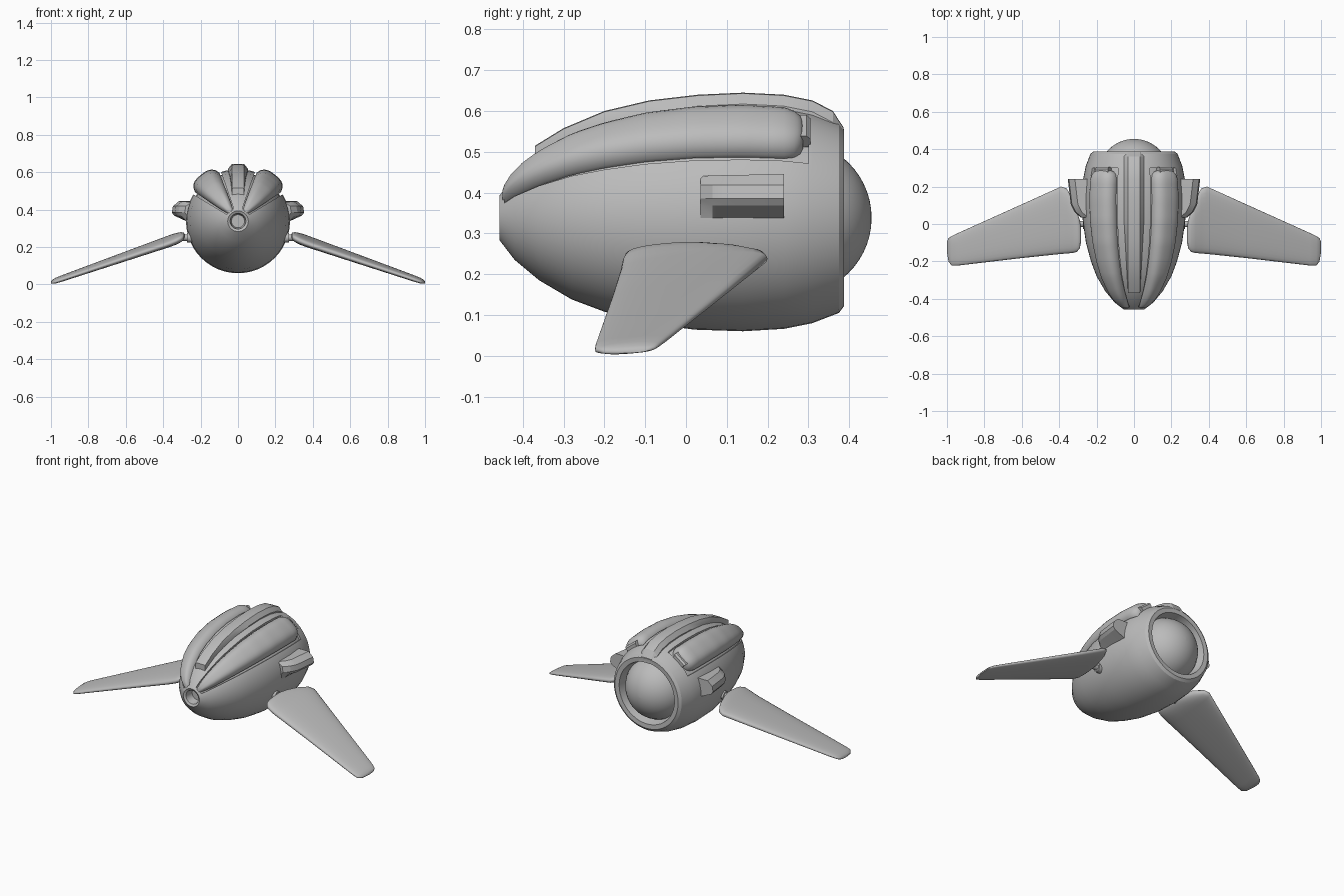
import bpy, bmesh, math
from mathutils import Vector

if "Cube" in bpy.data.objects:
    bpy.data.objects.remove(bpy.data.objects["Cube"])

ZC = 0.338  # height of the fuselage axis
grey = bpy.data.materials.new("hull_grey")
grey.diffuse_color = (0.5, 0.5, 0.5, 1)
grey.use_nodes = True
grey.node_tree.nodes["Principled BSDF"].inputs["Base Color"].default_value = grey.diffuse_color

# fuselage outline: (y, radius)
HULL = [(-0.457, 0.055), (-0.42, 0.103), (-0.36, 0.153), (-0.28, 0.2), (-0.2, 0.23),
        (-0.1, 0.257), (0.02, 0.274), (0.14, 0.278), (0.24, 0.272), (0.31, 0.258),
        (0.375, 0.233), (0.387, 0.217)]


def interp(table, v):
    for (a, p), (b, q) in zip(table, table[1:]):
        if v <= b:
            return p + (q - p) * (v - a) / (b - a)
    return table[-1][1]


def hull_r(y):
    return interp(HULL, y)


def finish(ob, angle=35):
    ob.data.materials.clear()
    ob.data.materials.append(grey)
    bpy.ops.object.select_all(action='DESELECT')
    ob.select_set(True)
    bpy.context.view_layer.objects.active = ob
    bpy.ops.object.shade_smooth_by_angle(angle=math.radians(angle))


def loft(name, rings, angle=35):
    """Skin a row of equal-sized rings and cap both ends."""
    bm = bmesh.new()
    vs = [[bm.verts.new(p) for p in ring] for ring in rings]
    n = len(vs[0])
    for a, b in zip(vs, vs[1:]):
        for i in range(n):
            j = (i + 1) % n
            bm.faces.new((a[i], a[j], b[j], b[i]))
    bm.faces.new(vs[0])
    bm.faces.new(vs[-1][::-1])
    bmesh.ops.recalc_face_normals(bm, faces=bm.faces)
    me = bpy.data.meshes.new(name)
    bm.to_mesh(me)
    bm.free()
    ob = bpy.data.objects.new(name, me)
    bpy.context.collection.objects.link(ob)
    finish(ob, angle)
    return ob


def lathe(name, profile, n=48, angle=35):
    return loft(name, [[(r * math.sin(2 * math.pi * i / n), y, ZC + r * math.cos(2 * math.pi * i / n))
                        for i in range(n)] for y, r in profile], angle)


def arc_shell(name, s, ys, a0, a1, depth, height, ends=None, n=12):
    """Curved slab hugging the hull between two angles from vertical."""
    rings = []
    for y in ys:
        k = interp(ends, y) if ends else 1
        mid, half = (a0 + a1) / 2, (a1 - a0) / 2 * k
        r, inner, outer = hull_r(y), [], []
        for i in range(n + 1):
            t = -1 + 2 * i / n
            a = math.radians(mid + half * t)
            top = height * k * (1 - t ** 4) if ends else height
            for lst, rad in ((inner, r - depth), (outer, r + top)):
                lst.append((s * rad * math.sin(a), y, ZC + rad * math.cos(a)))
        rings.append(inner + outer[::-1])
    return loft(name, rings, 50)


def span(a, b, n):
    return [a + (b - a) * i / n for i in range(n + 1)]


# fuselage with a nose port and a rear engine recess
hull = lathe("fuselage", [(-0.40, 0.035), (-0.45, 0.042)] + HULL +
             [(0.385, 0.19), (0.33, 0.178)])

# shallow grooves under the upper fairings
for s in (-1, 1):
    cutter = arc_shell("groove_cutter", s, span(-0.445, 0.3, 20), 19, 59, 0.015, 0.1)
    cutter.hide_render = True
    mod = hull.modifiers.new("groove", 'BOOLEAN')
    mod.operation, mod.solver, mod.object = 'DIFFERENCE', 'EXACT', cutter
    bpy.context.view_layer.objects.active = hull
    bpy.ops.object.modifier_apply(modifier=mod.name)
    bpy.data.objects.remove(cutter)
finish(hull, 30)

# rear engine dome
R = 0.19
lathe("engine_dome", [(0.265 + R * math.sin(a), max(R * math.cos(a), 0.0005))
                      for a in span(0.2, math.pi / 2, 12)], 40)

# raised spine along the top: (y, top height)
SPINE = [(-0.37, 0.515), (-0.3, 0.558), (-0.2, 0.6), (-0.09, 0.626), (0.03, 0.64),
         (0.14, 0.645), (0.24, 0.64), (0.31, 0.626), (0.36, 0.6), (0.386, 0.56)]
rings = []
for y, z in SPINE:
    w = 0.032 + 0.022 * min(1, (y + 0.37) / 0.4)
    base = ZC + hull_r(y) - 0.03
    rings.append([(-w, y, base), (-w, y, z - 0.028), (-0.033, y, z - 0.002), (-0.02, y, z),
                  (0.02, y, z), (0.033, y, z - 0.002), (w, y, z - 0.028), (w, y, base)])
loft("top_spine", rings, 25)

ENDS = [(-0.45, 0.45), (-0.445, 0.7), (-0.43, 0.88), (-0.4, 1), (0.24, 1), (0.265, 0.92),
        (0.28, 0.75), (0.287, 0.5)]
FAIR_Y = [-0.45, -0.445, -0.437] + span(-0.43, 0.24, 24) + [0.253, 0.265, 0.273, 0.28, 0.287]

# wing stations: (x, front y, back y, half thickness)
WING = [(0.284, -0.1, -0.02, 0.008), (0.29, -0.13, 0.02, 0.017), (0.305, -0.149, 0.07, 0.024),
        (0.33, -0.155, 0.14, 0.027), (0.36, -0.158, 0.19, 0.027), (0.39, -0.16, 0.2, 0.026),
        (0.6, -0.182, 0.105, 0.022), (0.94, -0.222, -0.048, 0.015), (0.975, -0.223, -0.065, 0.013),
        (0.992, -0.2, -0.076, 0.009), (1.0, -0.15, -0.095, 0.004)]


def power(v, e):
    return math.copysign(abs(v) ** e, v)


for s, side in ((-1, "left"), (1, "right")):
    # long upper fairing
    arc_shell(side + "_upper_fairing", s, FAIR_Y, 21, 56, 0.012, 0.04, ENDS)

    # hinge lug behind the fairing
    rings = []
    for y, h in ((0.26, 0.024), (0.295, 0.024), (0.305, 0.014)):
        ring = []
        for a, r in ((29, 0.25), (29, 0.265 + h), (46, 0.265 + h), (46, 0.25)):
            a = math.radians(a)
            ring.append((s * r * math.sin(a), y, ZC + r * math.cos(a)))
        rings.append(ring)
    loft(side + "_fairing_lug", rings, 20)

    # side pod with a sloping front
    rings = []
    for y, x, top in ((0.035, 0.285, 0.44), (0.065, 0.318, 0.442), (0.105, 0.338, 0.443),
                      (0.24, 0.354, 0.445)):
        rings.append([(s * 0.23, y, 0.338), (s * 0.23, y, top), (s * (x - 0.038), y, top),
                      (s * (x - 0.006), y, 0.418), (s * x, y, 0.385), (s * (x - 0.012), y, 0.368),
                      (s * 0.276, y, 0.338)])
    loft(side + "_side_pod", rings, 20)

    # drooping forward-swept wing
    rings = []
    for x, y0, y1, h in WING:
        yc, hc, z = (y0 + y1) / 2, (y1 - y0) / 2, 0.251 - (x - 0.31) * 0.347
        ring = []
        for i in range(28):
            a = 2 * math.pi * i / 28
            dy = hc * power(math.cos(a), 0.8)
            ring.append((s * x, yc + dy, z + 0.08 * dy + h * power(math.sin(a), 0.75)))
        rings.append(ring)
    loft(side + "_wing", rings, 50)

    # strut and collar joining the wing to the hull
    for part, x0, x1, r in (("strut", 0.22, 0.34, 0.017), ("collar", 0.23, 0.274, 0.026)):
        loft(side + "_wing_" + part,
             [[(s * x, 0.0 + r * math.cos(i * math.pi / 8), 0.25 + r * math.sin(i * math.pi / 8))
               for i in range(16)] for x in (x0, x1)])
